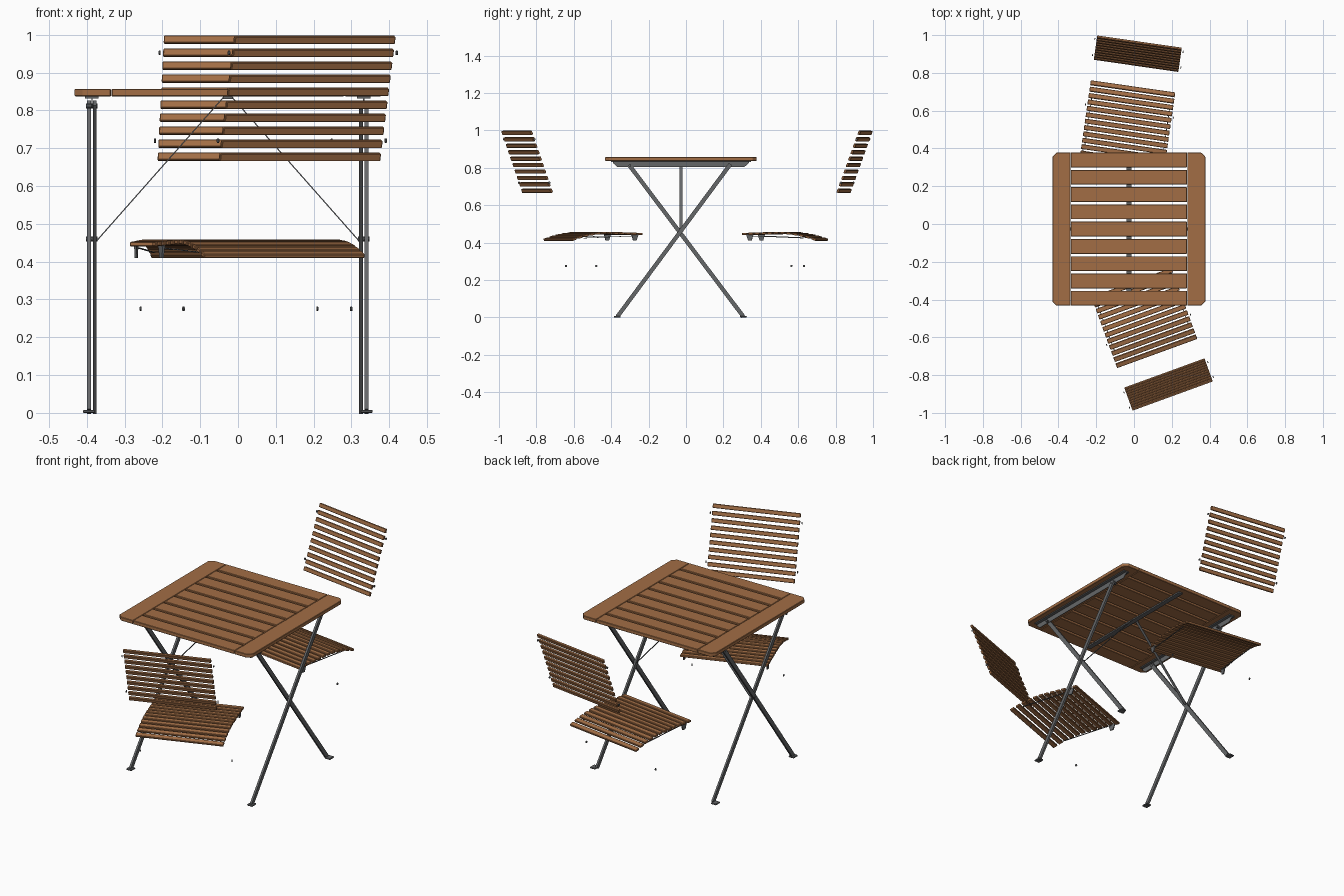
import bpy, bmesh, math
from mathutils import Matrix, Vector

if "Cube" in bpy.data.objects:
    bpy.data.objects.remove(bpy.data.objects["Cube"])


def material(name, col):
    m = bpy.data.materials.new(name)
    m.diffuse_color = (*col, 1)
    m.use_nodes = True
    m.node_tree.nodes["Principled BSDF"].inputs["Base Color"].default_value = m.diffuse_color
    return m


WOOD = material("warm_wood", (0.36, 0.155, 0.06))
STEEL = material("grey_steel", (0.13, 0.135, 0.14))
CX = CY = -0.027          # table centre


def add(name, bm, mat, bevel=0):
    bmesh.ops.recalc_face_normals(bm, faces=bm.faces)
    me = bpy.data.meshes.new(name)
    bm.to_mesh(me)
    bm.free()
    me.materials.append(mat)
    ob = bpy.data.objects.new(name, me)
    bpy.context.collection.objects.link(ob)
    if bevel:
        b = ob.modifiers.new("edge", 'BEVEL')
        b.width, b.segments = bevel, 1
    return ob


def box(name, size, matrix, mat, bevel=0):
    bm = bmesh.new()
    bmesh.ops.create_cube(bm, size=1, matrix=matrix @ Matrix.Diagonal((*size, 1)))
    return add(name, bm, mat, bevel)


def prism(name, pts, vec, mat, bevel=0, matrix=Matrix()):
    """Extrude a flat polygon along vec."""
    bm = bmesh.new()
    f = bm.faces.new([bm.verts.new(p) for p in pts])
    r = bmesh.ops.extrude_face_region(bm, geom=[f])
    bmesh.ops.translate(bm, vec=vec, verts=[v for v in r["geom"] if isinstance(v, bmesh.types.BMVert)])
    bm.transform(matrix)
    return add(name, bm, mat, bevel)


def bar(name, a, b, axis, width, thick, mat, matrix=Matrix()):
    """Flat bar from a to b, its width lying along axis."""
    a, b, w = Vector(a), Vector(b), Vector(axis)
    d = (b - a).normalized()
    rot = Matrix((w, d.cross(w), d)).transposed().to_4x4()
    return box(name, (width, thick, (b - a).length),
               matrix @ Matrix.Translation((a + b) / 2) @ rot, mat)


def bolt(name, pos, matrix=Matrix(), r=0.006, depth=0.004):
    bm = bmesh.new()
    bmesh.ops.create_cone(bm, cap_ends=True, segments=10, radius1=r, radius2=r, depth=depth,
                          matrix=matrix @ Matrix.Translation(pos) @ Matrix.Rotation(math.pi / 2, 4, 'Y'))
    return add(name, bm, STEEL)


# Table top: two end boards with clipped outer corners, nine slats between
H, Z0, TH, c = 0.405, 0.837, 0.02, 0.022
for s in (-1, 1):
    inner, outer = s * 0.309, s * H
    pts = [(inner, -H), (outer - s * c, -H), (outer, -H + c),
           (outer, H - c), (outer - s * c, H), (inner, H)]
    prism("table_end_board", [(CX + x, CY + y, Z0) for x, y in pts], (0, 0, TH), WOOD, 0.002)
W = 0.078
for i in range(9):
    y = CY - H + W / 2 + i * (2 * H - W) / 8
    box("table_slat", (0.615, W, TH), Matrix.Translation((CX, y, Z0 + TH / 2)), WOOD, 0.002)

# Table frame: rails, crossed legs, feet, pivots and braces
box("centre_batten", (0.026, 0.75, 0.007), Matrix.Translation((CX, CY, 0.8335)), STEEL)
for s in (-1, 1):
    xo, xi, xm = CX + s * 0.367, CX + s * 0.352, CX + s * 0.3595
    box("rail_flange", (0.036, 0.726, 0.005), Matrix.Translation((xm, CY, 0.8345)), STEEL)
    pts = [(-0.363, 0.835), (0.363, 0.835), (0.363, 0.825), (0.34, 0.805), (-0.34, 0.805), (-0.363, 0.825)]
    prism("rail_web", [(xm - 0.0015, CY + y, z) for y, z in pts], (0.003, 0, 0), STEEL)
    bar("outer_leg", (xo, -0.367, 0.004), (xo, 0.238, 0.82), (1, 0, 0), 0.011, 0.022, STEEL)
    bar("inner_leg", (xi, 0.307, 0.004), (xi, -0.308, 0.82), (1, 0, 0), 0.010, 0.022, STEEL)
    for y in (-0.367, 0.307):
        box("foot", (0.032, 0.036, 0.008), Matrix.Translation((xo, y, 0.004)), STEEL, 0.002)
    for y, z in ((CY - 0.003, 0.46), (0.228, 0.812), (-0.3, 0.812)):
        bolt("leg_bolt", (xm, y, z), r=0.007, depth=0.03)
    bar("brace_strap", (CX + s * 0.345, CY, 0.457), (CX + s * 0.012, CY, 0.834),
        (0, 1, 0), 0.015, 0.003, STEEL)


# Chairs: local x = width, y = distance back from the seat edge under the table
def seat_height(y):
    return 0.446 + 0.03 * y if y < 0.2 else 0.452 - 0.95 * (y - 0.2) ** 2


def chair(loc, angle):
    M = Matrix.Translation((*loc, 0)) @ Matrix.Rotation(angle, 4, 'Z')
    L = 0.452
    for i in range(12):                       # curved seat
        y = 0.0125 + i * 0.0341
        slope = math.atan((seat_height(y + 0.01) - seat_height(y - 0.01)) / 0.02)
        box("seat_slat", (L, 0.025, 0.012),
            M @ Matrix.Translation((0, y, seat_height(y))) @ Matrix.Rotation(slope, 4, 'X'), WOOD, 0.002)
    lean = math.radians(20)
    for i in range(10):                       # leaning backrest
        z = 0.677 + i * 0.0344
        y = 0.519 + (z - 0.677) * math.tan(lean)
        box("back_slat", (L, 0.012, 0.0215),
            M @ Matrix.Translation((0, y, z)) @ Matrix.Rotation(-lean, 4, 'X'), WOOD, 0.002)
    for s in (-1, 1):                         # brackets, under-seat rods, bolts
        pts = [(0.02, 0.445), (0.06, 0.445), (0.05, 0.41), (0.032, 0.41)]
        prism("seat_bracket", [(s * 0.215 - 0.003, y, z) for y, z in pts], (0.006, 0, 0), STEEL, 0, M)
        bar("seat_rod", (s * 0.208, 0.04, 0.436), (s * 0.208, 0.33, 0.424), (1, 0, 0), 0.004, 0.003, STEEL, M)
        for y, z in ((0.268, 0.275), (0.535, 0.72), (0.62, 0.952)):
            bolt("chair_bolt", (s * 0.236, y, z), M)


chair((-0.014, -0.309), math.radians(180 + 20))
chair((-0.062, 0.332), math.radians(-8.2))
